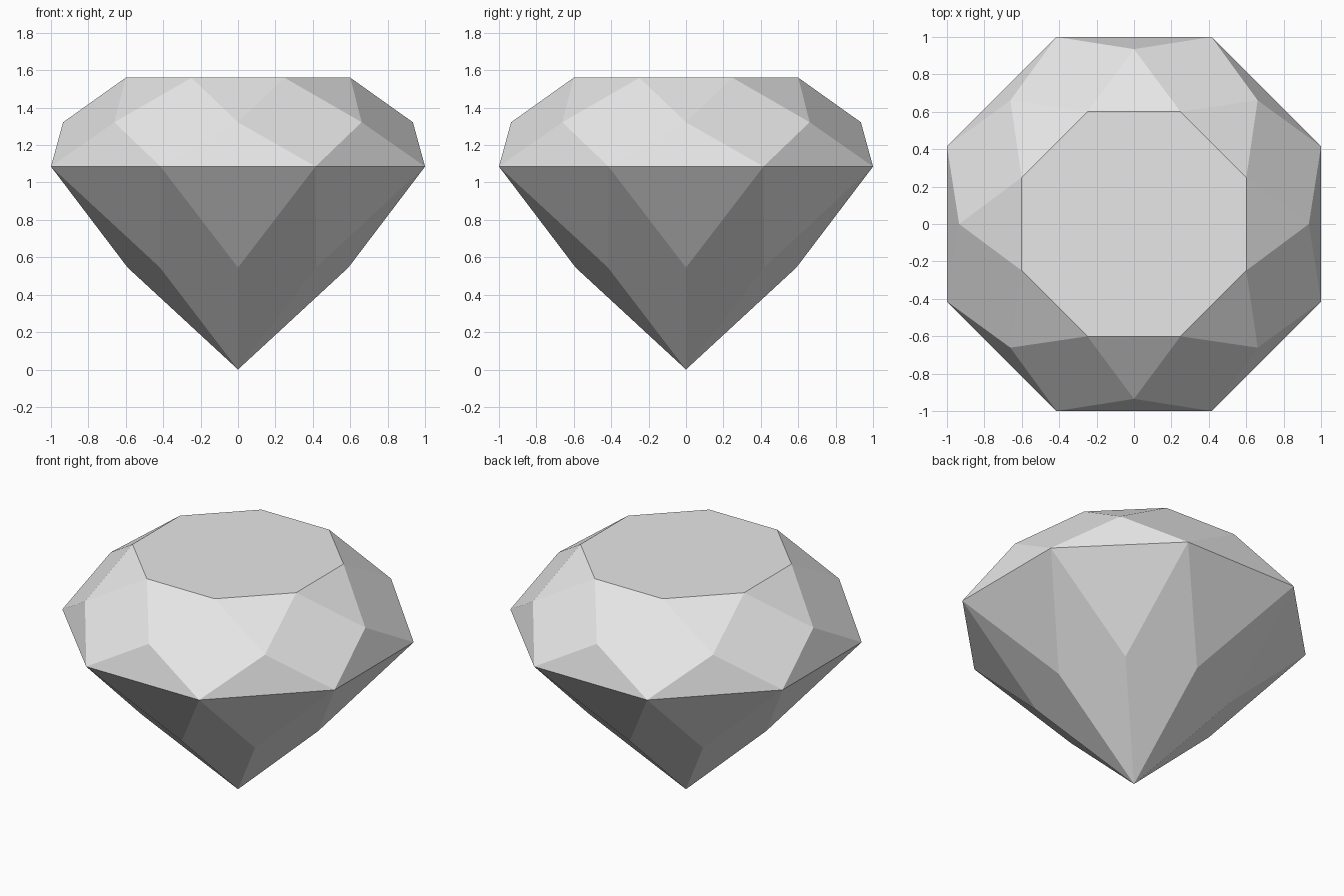
import bpy
import bmesh
from math import cos, sin, pi

SIDES = 8
STEP = 2 * pi / SIDES

cube = bpy.data.objects.get("Cube")
if cube:
    bpy.data.objects.remove(cube, do_unlink=True)


def make_material(name, color):
    mat = bpy.data.materials.new(name)
    mat.use_nodes = True
    mat.diffuse_color = color
    mat.node_tree.nodes["Principled BSDF"].inputs["Base Color"].default_value = color
    return mat


def ring(bm, radius, z, turn):
    """Octagon of vertices, turned by a fraction of one step."""
    angles = [(i + turn) * STEP for i in range(SIDES)]
    return [bm.verts.new((radius * cos(a), radius * sin(a), z)) for a in angles]


bm = bmesh.new()

# Rings from the flat top down to the point; alternate rings are half-turned
table = ring(bm, 0.65, 1.56, 0.5)
crown = ring(bm, 0.935, 1.322, 0)
girdle = ring(bm, 1.0824, 1.085, 0.5)
pavilion = ring(bm, 0.59, 0.545, 0)
culet = bm.verts.new((0, 0, 0))

# Facets: the flat top, then star, kite and girdle facets around the stone
bm.faces.new(table)
for i in range(SIDES):
    n = (i + 1) % SIDES
    bm.faces.new((table[i], crown[n], table[n]))
    bm.faces.new((table[i], crown[i], girdle[i], crown[n]))
    bm.faces.new((crown[n], girdle[i], girdle[n]))
    bm.faces.new((girdle[i], pavilion[n], girdle[n]))
    bm.faces.new((girdle[i], pavilion[i], culet, pavilion[n]))

bmesh.ops.recalc_face_normals(bm, faces=bm.faces)
mesh = bpy.data.meshes.new("cut_gem")
bm.to_mesh(mesh)
bm.free()

mesh.materials.append(make_material("light_grey", (0.8, 0.8, 0.8, 1)))
gem = bpy.data.objects.new("cut_gem", mesh)
bpy.context.collection.objects.link(gem)
